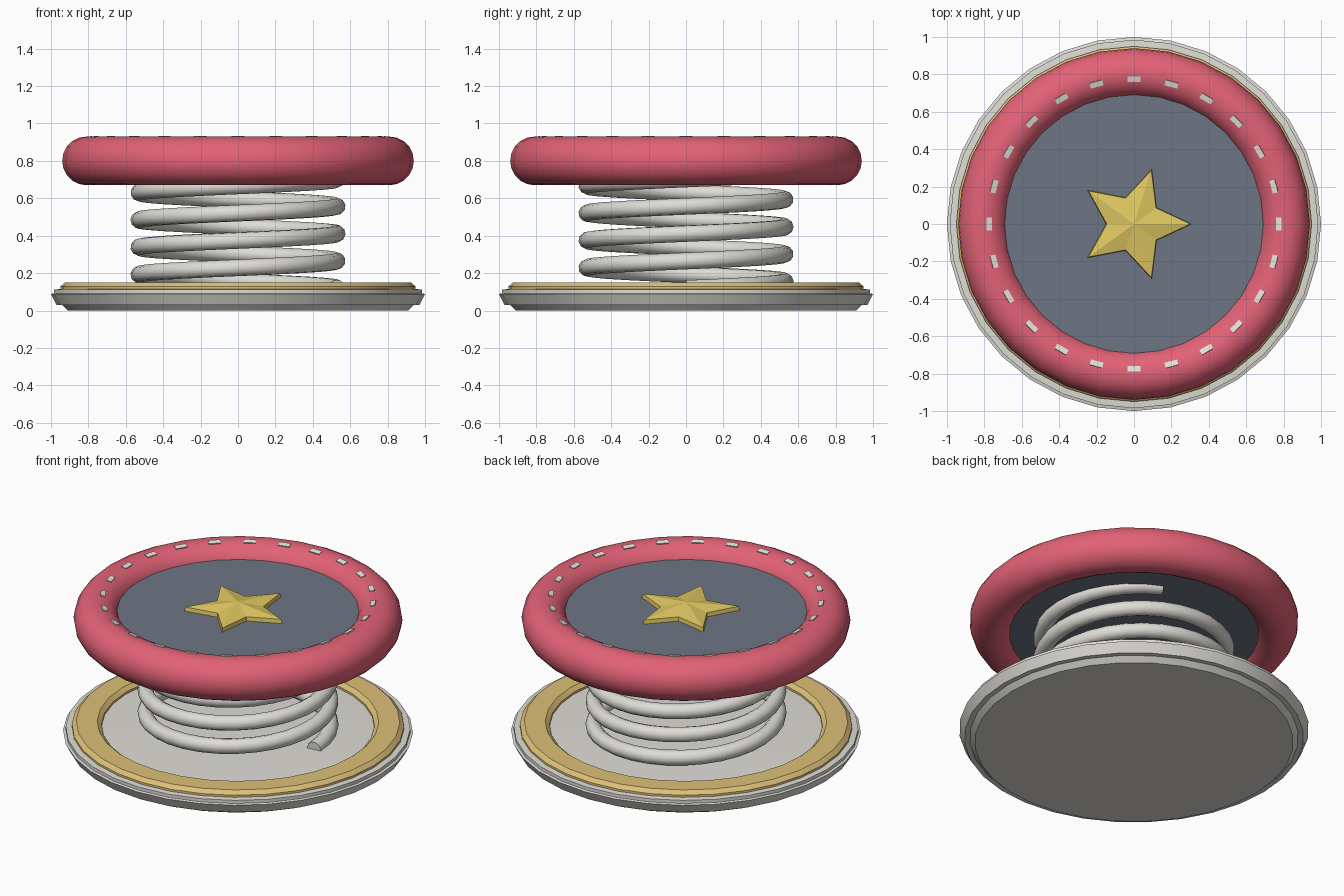
import bpy, bmesh
from math import sin, cos, pi, tau, radians
from mathutils import Matrix, Vector

cube = bpy.data.objects.get("Cube")
if cube:
    bpy.data.objects.remove(cube, do_unlink=True)

SIDES = 32


def material(name, r, g, b):
    """Flat material from 8-bit sRGB values."""
    lin = [((c / 255 + 0.055) / 1.055) ** 2.4 for c in (r, g, b)] + [1.0]
    mat = bpy.data.materials.new(name)
    mat.use_nodes = True
    mat.diffuse_color = lin
    for node in mat.node_tree.nodes:
        if node.type == "BSDF_PRINCIPLED":
            node.inputs["Base Color"].default_value = lin
            node.inputs["Roughness"].default_value = 0.6
    return mat


pale_metal = material("pale metal", 222, 220, 213)
brass = material("brass", 220, 192, 120)
star_yellow = material("star yellow", 224, 200, 98)
cushion_red = material("cushion red", 226, 98, 118)
mat_slate = material("slate fabric", 110, 118, 132)
thread = material("stitch thread", 226, 228, 218)


def finish(obj, mat, angle=None):
    obj.data.materials.append(mat)
    if angle:
        bpy.ops.object.select_all(action="DESELECT")
        obj.select_set(True)
        bpy.context.view_layer.objects.active = obj
        bpy.ops.object.shade_smooth_by_angle(angle=radians(angle))
    return obj


def from_bmesh(name, bm, mat, angle=None):
    bmesh.ops.recalc_face_normals(bm, faces=bm.faces)
    mesh = bpy.data.meshes.new(name)
    bm.to_mesh(mesh)
    bm.free()
    obj = bpy.data.objects.new(name, mesh)
    bpy.context.collection.objects.link(obj)
    return finish(obj, mat, angle)


def lathe(name, profile, mat, hollow=False, angle=30):
    """Revolve (radius, z) points; solid shapes get end caps, hollow ones close up."""
    bm = bmesh.new()
    rings = [[bm.verts.new((r * cos(tau * i / SIDES), r * sin(tau * i / SIDES), z))
              for i in range(SIDES)] for r, z in profile]
    pairs = list(zip(rings, rings[1:]))
    if hollow:
        pairs.append((rings[-1], rings[0]))
    else:
        bm.faces.new(rings[0])
        bm.faces.new(rings[-1])
    for low, high in pairs:
        for i in range(SIDES):
            j = (i + 1) % SIDES
            bm.faces.new((low[i], low[j], high[j], high[i]))
    return from_bmesh(name, bm, mat, angle)


# Base plate with flared rim, and the brass ring on it
lathe("base_plate", [(0.91, 0), (0.94, 0.03), (0.97, 0.03), (1.0, 0.088),
                     (0.985, 0.092), (0.985, 0.112), (0.95, 0.115)], pale_metal)
lathe("base_ring", [(0.95, 0.1), (0.95, 0.128), (0.925, 0.15), (0.805, 0.15),
                    (0.78, 0.128), (0.78, 0.1)], brass, hollow=True)

# Coil spring
TURNS, STEPS = 4.2, 32
curve = bpy.data.curves.new("spring", "CURVE")
curve.dimensions = "3D"
curve.bevel_depth = 0.045
curve.bevel_resolution = 3
curve.use_fill_caps = True
count = int(TURNS * STEPS) + 1
path = curve.splines.new("POLY")
path.points.add(count - 1)
for i, point in enumerate(path.points):
    a = tau * i / STEPS
    point.co = (0.53 * cos(a), 0.53 * sin(a), 0.119 + 0.146 * i / STEPS, 1)
spring = bpy.data.objects.new("spring", curve)
bpy.context.collection.objects.link(spring)
bpy.ops.object.select_all(action="DESELECT")
spring.select_set(True)
bpy.context.view_layer.objects.active = spring
bpy.ops.object.convert(target="MESH")
finish(bpy.context.object, pale_metal, 50)

# Padded rim and the bounce mat inside it
bpy.ops.mesh.primitive_torus_add(major_radius=0.81, minor_radius=0.13, location=(0, 0, 0.8),
                                 major_segments=SIDES, minor_segments=20)
rim = bpy.context.object
rim.name = "padded_rim"
finish(rim, cushion_red, 60)
lathe("bounce_mat", [(0.73, 0.715), (0.73, 0.85)], mat_slate)

# Stitches lying along the top of the rim
bm = bmesh.new()
lean = Matrix.Rotation(radians(-15), 4, "Y")
for i in range(24):
    place = (Matrix.Rotation(tau * i / 24, 4, "Z") @ Matrix.Translation((0.775, 0, 0.923))
             @ lean @ Matrix.Diagonal((0.03, 0.07, 0.014, 1)))
    bmesh.ops.create_cube(bm, size=1, matrix=place)
from_bmesh("stitches", bm, thread)

# Faceted star: vertical sides and a low peak
bm = bmesh.new()
flat = [Vector(((0.31, 0.15)[i % 2] * cos(pi * i / 5), (0.31, 0.15)[i % 2] * sin(pi * i / 5), 0))
        for i in range(10)]
bottom = [bm.verts.new(p + Vector((0, 0, 0.845))) for p in flat]
top = [bm.verts.new(p * 0.97 + Vector((0, 0, 0.875))) for p in flat]
peak = bm.verts.new((0, 0, 0.905))
bm.faces.new(bottom)
for i in range(10):
    j = (i + 1) % 10
    bm.faces.new((bottom[i], bottom[j], top[j], top[i]))
    bm.faces.new((top[i], top[j], peak))
from_bmesh("star", bm, star_yellow)
